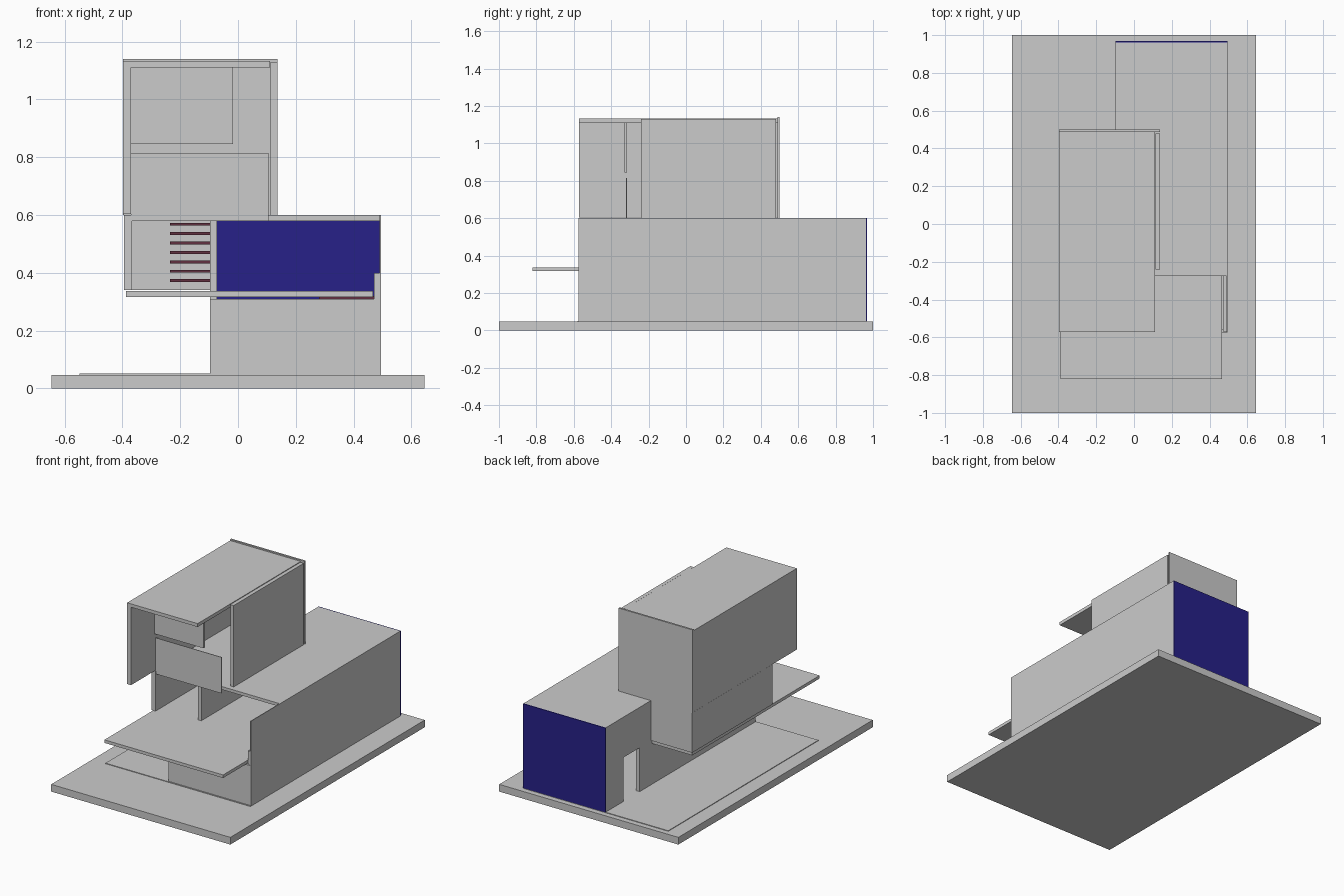
import bpy

if "Cube" in bpy.data.objects:
    bpy.data.objects.remove(bpy.data.objects["Cube"])


def material(name, rgb):
    m = bpy.data.materials.new(name)
    m.diffuse_color = (*rgb, 1)
    m.use_nodes = True
    m.node_tree.nodes["Principled BSDF"].inputs["Base Color"].default_value = m.diffuse_color
    return m


def box(name, x, y, z, mat=None):
    """Axis-aligned box from (min, max) ranges."""
    bpy.ops.mesh.primitive_cube_add(
        size=1, location=[(a + b) / 2 for a, b in (x, y, z)])
    ob = bpy.context.object
    ob.name = name
    ob.scale = [b - a for a, b in (x, y, z)]
    bpy.ops.object.transform_apply(location=False, rotation=False, scale=True)
    if mat:
        ob.data.materials.append(mat)
    return ob


def stairs(name, x, y0, z0, count, rise, run, mat):
    for i in range(count):
        y, z = y0 + i * run, z0 + i * rise
        box(f"{name}_tread_{i + 1}", x, (y, y + run), (z - 0.005, z + 0.005), mat)


blue = material("blue_glass", (0.02, 0.015, 0.25))
wood = material("dark_wood", (0.12, 0.03, 0.05))

G = 0.047  # ground level

# Site
box("base_slab", (-0.645, 0.645), (-1, 1), (0, G))
box("patio", (-0.548, 0.495), (-0.58, 0.965), (G - 0.01, G + 0.004))

# Ground floor and long side walls
box("front_wall", (-0.097, 0.49), (-0.575, -0.555), (G, 0.31))
box("right_wall", (0.49, 0.495), (-0.575, 0.962), (G, 0.6))
box("right_low_wall", (0.47, 0.49), (-0.57, 0.955), (G, 0.40))
box("rear_glass", (-0.097, 0.495), (0.962, 0.968), (G + 0.004, 0.6), blue)

# Left wall, split around the doorway
LX = (-0.097, -0.072)
box("left_wall_front", LX, (-0.555, -0.275), (G, 0.317))
box("left_wall_middle", LX, (-0.275, 0.615), (G, 0.58))
box("left_wall_back", LX, (0.78, 0.962), (G, 0.58))
box("left_wall_over_door", LX, (0.615, 0.78), (0.337, 0.58))

# Middle floor with front canopy
box("canopy_floor", (-0.388, 0.467), (-0.82, 0.49), (0.317, 0.337))

# Middle level wing
box("wing_left_wall", (-0.395, -0.367), (-0.325, 0.5), (0.34, 0.6))
box("wing_back_wall", (-0.367, -0.097), (0.485, 0.5), (0.34, 0.6))

# Roof of the long block and floor of the upper room
box("long_roof", (-0.097, 0.49), (-0.275, 0.962), (0.58, 0.6))
box("upper_floor", (-0.367, -0.097), (-0.315, 0.485), (0.58, 0.6))

# Upper room
box("upper_roof", (-0.398, 0.11), (-0.572, 0.488), (1.11, 1.132))
box("upper_left_wall", (-0.398, -0.37), (-0.572, 0.488), (0.603, 1.11))
box("upper_right_wall", (0.113, 0.137), (-0.24, 0.48), (0.6, 1.13))
box("upper_back_wall", (-0.398, 0.137), (0.488, 0.5), (0.6, 1.14))
box("hanging_panel", (-0.37, -0.017), (-0.33, -0.315), (0.845, 1.11))
box("balcony_panel", (-0.37, 0.105), (-0.32, -0.316), (0.58, 0.815))

# Inside stairs
stairs("upper_stair", (-0.235, -0.097), 0.15, 0.373, 7, 0.0325, 0.045, wood)
stairs("lower_stair", (0.28, 0.47), 0.55, 0.09, 7, 0.0375, 0.045, wood)
